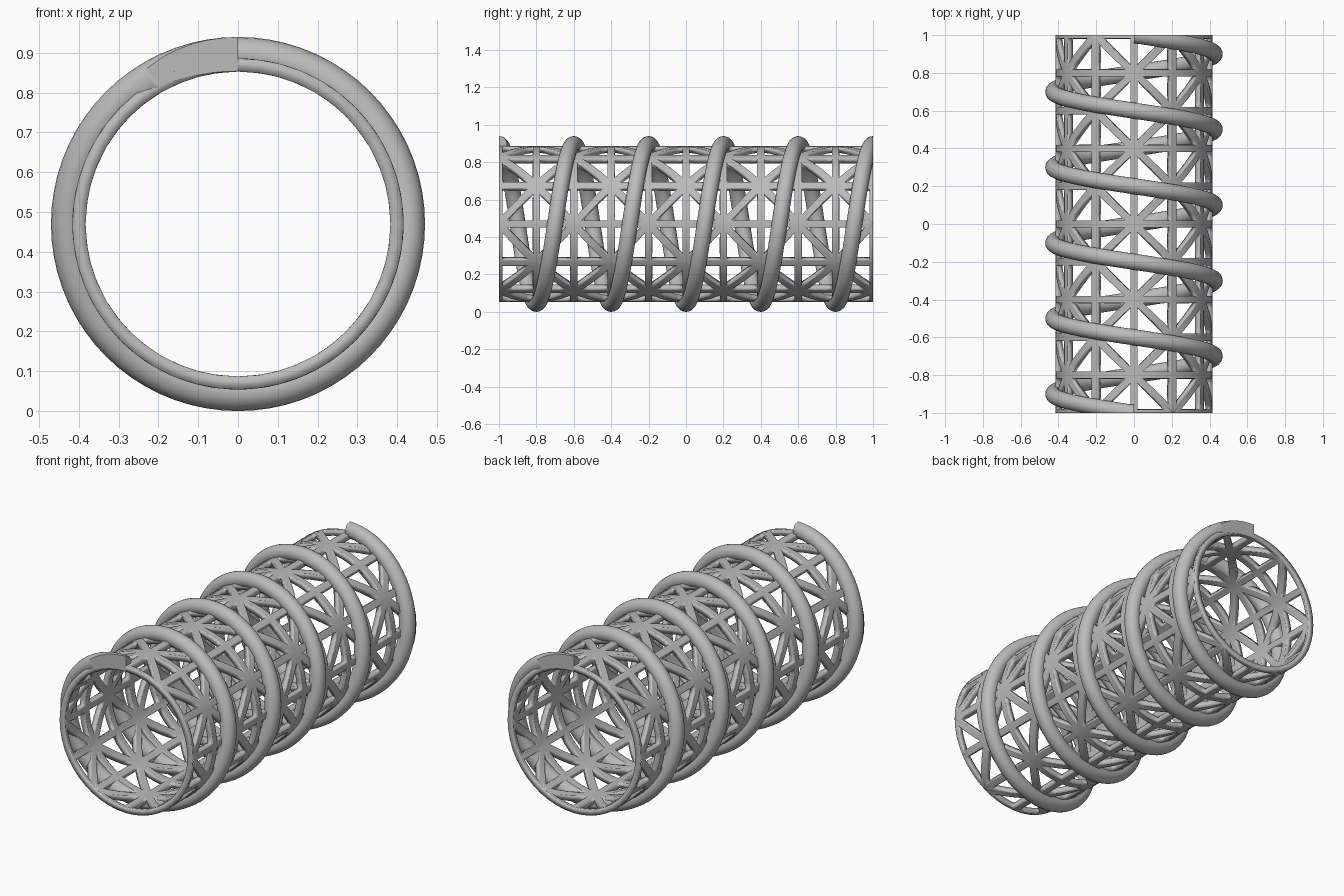
import bpy, bmesh, math
from mathutils import Vector

cube = bpy.data.objects.get("Cube")
if cube:
    bpy.data.objects.remove(cube, do_unlink=True)

AXIS_Z = 0.47           # height of the tube axis
R_OUT, WALL = 0.416, 0.033
COLUMNS, ROWS = 12, 10  # lattice cells around and along
STRUT = 0.038
COIL_R, WIRE_R = 0.427, 0.043
TURNS, STEPS, SIDES = 5, 72, 20

steel = bpy.data.materials.new("steel_grey")
steel.use_nodes = True
grey = (0.5, 0.5, 0.5, 1)
steel.diffuse_color = grey
steel.node_tree.nodes["Principled BSDF"].inputs["Base Color"].default_value = grey


def finish(bm, name):
    mesh = bpy.data.meshes.new(name)
    bm.to_mesh(mesh)
    bm.free()
    mesh.materials.append(steel)
    obj = bpy.data.objects.new(name, mesh)
    bpy.context.collection.objects.link(obj)
    return obj


def smooth(obj):
    bpy.ops.object.select_all(action='DESELECT')
    obj.select_set(True)
    bpy.context.view_layer.objects.active = obj
    bpy.ops.object.shade_smooth_by_angle(angle=math.radians(35))


def around(angle, radius, y):
    """Point at an angle from the top, turning towards +x."""
    return Vector((radius * math.sin(angle), y, AXIS_Z + radius * math.cos(angle)))


# Lattice tube: flat triangulated sheet, holes inset, then rolled up
bm = bmesh.new()
cell_u = 2 * math.pi * R_OUT / COLUMNS
cell_y = 2 / ROWS
grid = [[bm.verts.new((i * cell_u, -1 + j * cell_y, 0)) for j in range(ROWS + 1)]
        for i in range(COLUMNS + 1)]
for i in range(COLUMNS):
    for j in range(ROWS):
        a, b = grid[i][j], grid[i + 1][j]
        c, d = grid[i + 1][j + 1], grid[i][j + 1]
        # Alternate the diagonals so they meet in eight-armed stars
        halves = ((a, b, c), (a, c, d)) if (i + j) % 2 else ((a, b, d), (b, c, d))
        for tri in halves:
            bm.faces.new(tri)
bm.normal_update()
holes = list(bm.faces)
bmesh.ops.inset_individual(bm, faces=holes, thickness=STRUT / 2, use_even_offset=True)
bmesh.ops.delete(bm, geom=holes, context='FACES')
bmesh.ops.subdivide_edges(bm, edges=bm.edges[:], cuts=3, use_grid_fill=True)
for v in bm.verts:
    v.co = around(v.co.x / R_OUT, R_OUT, v.co.y)
bmesh.ops.remove_doubles(bm, verts=bm.verts[:], dist=0.0005)
tube = finish(bm, "lattice_tube")
shell = tube.modifiers.new("wall", 'SOLIDIFY')
shell.thickness = WALL
shell.offset = -1
smooth(tube)

# Spiral coil: round wire swept along a helix, trimmed flush with the tube ends
bm = bmesh.new()
loops = []
for k in range(TURNS * STEPS + 1):
    turn = k / STEPS
    loop = []
    for s in range(SIDES):
        p = 2 * math.pi * s / SIDES
        y = -1 + 2 * turn / TURNS + WIRE_R * math.sin(p)
        loop.append(bm.verts.new(
            around(-2 * math.pi * turn, COIL_R + WIRE_R * math.cos(p), y)))
    loops.append(loop)
for first, second in zip(loops, loops[1:]):
    for s in range(SIDES):
        n = (s + 1) % SIDES
        bm.faces.new((first[s], first[n], second[n], second[s]))
bm.faces.new(loops[0])
bm.faces.new(loops[-1])
for side in (-1, 1):
    bmesh.ops.bisect_plane(bm, geom=bm.verts[:] + bm.edges[:] + bm.faces[:],
                           plane_co=(0, side, 0), plane_no=(0, side, 0),
                           clear_outer=True)
    rim = [e for e in bm.edges if e.is_boundary]
    bmesh.ops.triangle_fill(bm, edges=rim, use_beauty=True)
bmesh.ops.recalc_face_normals(bm, faces=bm.faces[:])
coil = finish(bm, "spiral_coil")
smooth(coil)
